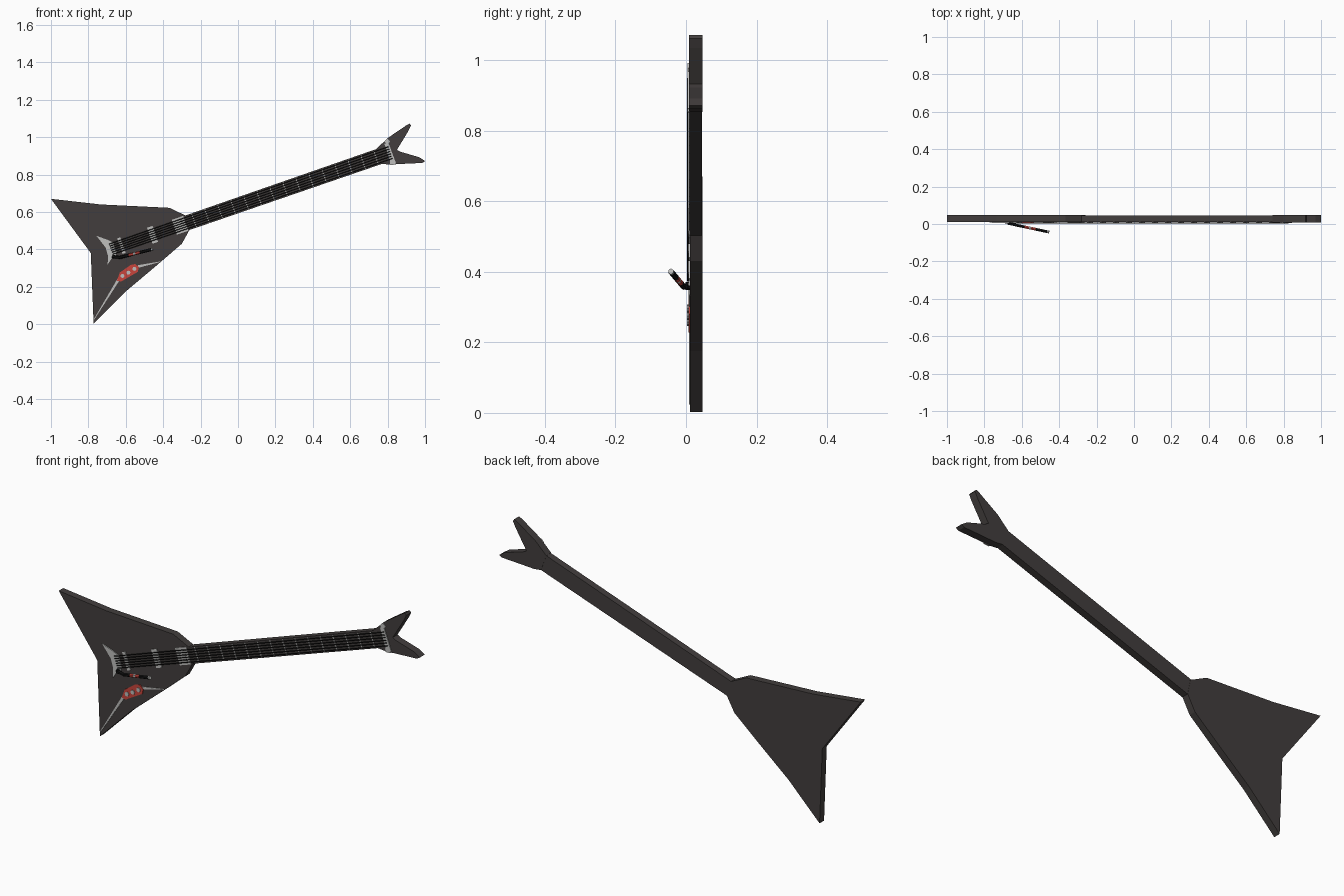
import bpy, bmesh, math
from mathutils import Vector

if "Cube" in bpy.data.objects:
    bpy.data.objects.remove(bpy.data.objects["Cube"])


def material(name, col):
    m = bpy.data.materials.new(name)
    m.diffuse_color = (*col, 1)
    m.use_nodes = True
    m.node_tree.nodes["Principled BSDF"].inputs["Base Color"].default_value = m.diffuse_color
    return m


DARK = material("charcoal", (0.055, 0.048, 0.047))
BLACK = material("black", (0.006, 0.006, 0.006))
SILVER = material("silver", (0.52, 0.52, 0.51))
RED = material("red", (0.58, 0.06, 0.045))

FRONT, BACK = 0.0115, 0.047


def finish(bm, name, mat):
    bmesh.ops.recalc_face_normals(bm, faces=bm.faces)
    me = bpy.data.meshes.new(name)
    bm.to_mesh(me)
    bm.free()
    me.materials.append(mat)
    ob = bpy.data.objects.new(name, me)
    bpy.context.collection.objects.link(ob)
    return ob


def prism(name, pts, y0, y1, mat):
    """Extrude an x,z outline from y0 to y1."""
    bm = bmesh.new()
    f = bm.faces.new([bm.verts.new((x, y0, z)) for x, z in pts])
    ext = bmesh.ops.extrude_face_region(bm, geom=[f])
    for v in ext["geom"]:
        if isinstance(v, bmesh.types.BMVert):
            v.co.y = y1
    return finish(bm, name, mat)


def strip(name, a, b, wa, wb, y0, y1, mat):
    """Flat bar from a to b in x,z with end widths wa and wb."""
    a, b = Vector(a), Vector(b)
    d = (b - a).normalized()
    n = Vector((-d.y, d.x)) / 2
    return prism(name, [a - n * wa, b - n * wb, b + n * wb, a + n * wa], y0, y1, mat)


def rod(name, a, b, r, mat, sides=6):
    a, b = Vector(a), Vector(b)
    bm = bmesh.new()
    bmesh.ops.create_cone(bm, cap_ends=True, segments=sides, radius1=r, radius2=r,
                          depth=(b - a).length)
    q = (b - a).to_track_quat('Z', 'Y')
    for v in bm.verts:
        v.co = q @ v.co + (a + b) / 2
    return finish(bm, name, mat)


# Neck frame: u runs along the neck, v across it
ANG = math.radians(19.06)
U = Vector((math.cos(ANG), math.sin(ANG)))
V = Vector((-U.y, U.x))
ORIGIN = Vector((-0.268, 0.543))


def at(u, v):
    return ORIGIN + U * u + V * v


def u_of(x):
    return (x - ORIGIN.x) / U.x


def cross(name, x, width, length, y0, mat, v=0):
    """Plate lying across the neck line."""
    u = u_of(x)
    return strip(name, at(u, v - length / 2), at(u, v + length / 2), width, width,
                 y0, FRONT + 0.001, mat)


# Body, neck and forked headstock
prism("body", [(-1, .67), (-.735, .64), (-.366, .622), (-.275, .578), (-.26, .503),
               (-.30, .43), (-.43, .318), (-.60, .175), (-.772, .003), (-.787, .38)],
      FRONT, BACK, DARK)
prism("neck", [(-.29, .578), (.745, .938), (.77, .857), (-.275, .498)],
      FRONT - .001, BACK - .001, DARK)
prism("headstock", [(.74, .937), (.80, .995), (.90, 1.063), (.918, 1.072), (.925, 1.062),
                    (.912, 1.035), (.85, .932), (.868, .922), (.97, .892), (1.0, .872),
                    (.985, .862), (.90, .858), (.81, .853), (.77, .857)],
      FRONT - .003, BACK, DARK)

# Frets
for i in range(15):
    cross(f"fret_{i}", -0.235 + i * 0.0695, 0.006, 0.076, FRONT - .003, SILVER)

# Pickups and bridge
cross("neck_pickup", -.31, .065, .084, FRONT - .004, SILVER)
cross("middle_pickup", -.457, .032, .09, FRONT - .004, SILVER)
cross("bridge", -.623, .018, .088, FRONT - .005, SILVER)
for k in range(6):
    v = (k - 2.5) * .0115
    for x in (-.325, -.295, -.457):
        p = at(u_of(x), v)
        rod(f"pole_{k}", (p.x, FRONT - .006, p.y), (p.x, FRONT, p.y), .003, BLACK)

# Winged tailpiece
prism("tailpiece", [(-.757, .472), (-.70, .452), (-.668, .437), (-.65, .385), (-.655, .36),
                    (-.675, .352), (-.697, .318), (-.695, .365), (-.708, .41)],
      FRONT - .005, FRONT + .001, SILVER)

# Nut plate and small peg plates on the headstock
strip("nut", (.832, .858), (.793, .968), .026, .022, FRONT - .007, FRONT, SILVER)
strip("upper_peg", (.79, .968), (.805, .985), .022, .022, FRONT - .007, FRONT, SILVER)
strip("lower_peg", (.812, .86), (.842, .862), .018, .018, FRONT - .007, FRONT, SILVER)

# Strings
for k in range(6):
    v = (k - 2.5) * .0115
    a, b = at(u_of(-.68), v), at(u_of(.815), v * 1.15)
    rod(f"string_{k}", (a.x, FRONT - .006, a.y), (b.x, FRONT - .007, b.y), .0023, BLACK, 4)

# Tremolo arm: pivot, bent black bar, red grip with light band and tip
root, bend, tip = Vector((-.672, .003, .36)), Vector((-.63, -.006, .357)), Vector((-.455, -.043, .401))
rod("arm_pivot", (-.665, FRONT, .36), (-.665, -.002, .36), .011, BLACK, 8)
rod("arm_root", root, bend, .008, BLACK)
for name, s, e, mat in (("arm_lower", 0, .27, BLACK), ("arm_grip_low", .27, .40, RED),
                        ("arm_band", .40, .47, SILVER), ("arm_grip_high", .47, .60, RED),
                        ("arm_upper", .60, .95, BLACK), ("arm_tip", .95, 1, SILVER)):
    rod(name, bend.lerp(tip, s), bend.lerp(tip, e), .0085, mat)

# Red control plate with three knobs and its pointed trim lines
prism("control_plate", [(-.648, .232), (-.625, .228), (-.535, .28), (-.53, .305),
                        (-.55, .322), (-.575, .316), (-.632, .276)],
      FRONT - .005, FRONT + .001, RED)
for i, (x, z) in enumerate(((-.618, .258), (-.586, .275), (-.554, .296))):
    rod(f"knob_{i}", (x, FRONT, z), (x, FRONT - .009, z), .011, SILVER, 8)
strip("lower_trim", (-.77, .025), (-.636, .243), .003, .014, FRONT - .003, FRONT + .001, SILVER)
strip("upper_trim", (-.535, .308), (-.415, .334), .014, .003, FRONT - .003, FRONT + .001, SILVER)
